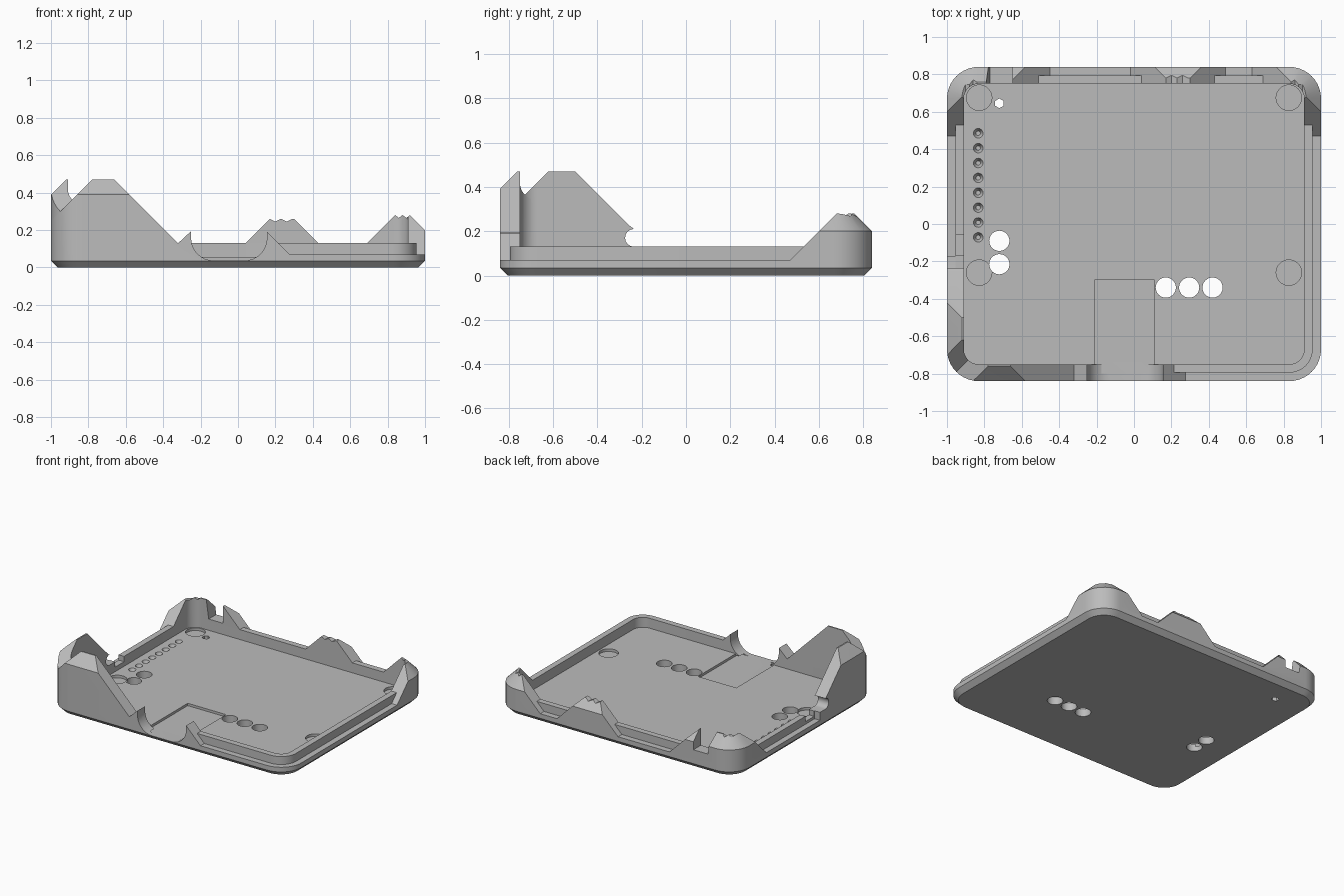
import bpy, bmesh, math
from mathutils import Matrix

if "Cube" in bpy.data.objects:
    bpy.data.objects.remove(bpy.data.objects["Cube"])

HX, HY, RADIUS, WALL = 1.0, 0.84, 0.17, 0.09

grey = bpy.data.materials.new("plain grey")
grey.use_nodes = True
grey.diffuse_color = (0.5, 0.5, 0.5, 1)
grey.node_tree.nodes["Principled BSDF"].inputs["Base Color"].default_value = (0.5, 0.5, 0.5, 1)


def finish(name, bm):
    bmesh.ops.recalc_face_normals(bm, faces=bm.faces)
    mesh = bpy.data.meshes.new(name)
    bm.to_mesh(mesh)
    bm.free()
    mesh.materials.append(grey)
    obj = bpy.data.objects.new(name, mesh)
    bpy.context.collection.objects.link(obj)
    return obj


def rounded_rect(inset, z, steps=10):
    r = RADIUS - inset
    pts = []
    for i, (sx, sy) in enumerate([(1, 1), (-1, 1), (-1, -1), (1, -1)]):
        for k in range(steps + 1):
            a = math.pi / 2 * (i + k / steps)
            pts.append((sx * (HX - RADIUS) + r * math.cos(a),
                        sy * (HY - RADIUS) + r * math.sin(a), z))
    return pts


def sweep(name, section, ring):
    """Sweep an (inset, z) section round the outline; close it or cap both ends."""
    bm = bmesh.new()
    loops = [[bm.verts.new(p) for p in rounded_rect(d, z)] for d, z in section]
    pairs = list(zip(loops, loops[1:]))
    if ring:
        pairs.append((loops[-1], loops[0]))
    else:
        bm.faces.new(loops[0])
        bm.faces.new(loops[-1])
    for a, b in pairs:
        for i in range(len(a)):
            j = (i + 1) % len(a)
            bm.faces.new((a[i], a[j], b[j], b[i]))
    return finish(name, bm)


def prism(axis, profile, start, end):
    """Extrude an upright profile along x or y."""
    bm = bmesh.new()
    place = (lambda u, z, s: (s, u, z)) if axis == "x" else (lambda u, z, s: (u, s, z))
    face = bm.faces.new([bm.verts.new(place(u, z, start)) for u, z in profile])
    new = bmesh.ops.extrude_face_region(bm, geom=[face])["geom"]
    move = place(0, 0, end - start)
    bmesh.ops.translate(bm, vec=move, verts=[v for v in new if isinstance(v, bmesh.types.BMVert)])
    return finish("cutter", bm)


def box(x0, x1, y0, y1, z0, z1):
    return prism("y", [(x0, z0), (x1, z0), (x1, z1), (x0, z1)], y0, y1)


def drills(spots, r_low, r_top, z0, z1, sides=32):
    bm = bmesh.new()
    for x, y in spots:
        bmesh.ops.create_cone(bm, cap_ends=True, segments=sides, radius1=r_low, radius2=r_top,
                              depth=z1 - z0, matrix=Matrix.Translation((x, y, (z0 + z1) / 2)))
    return finish("cutter", bm)


def combine(obj, cutter, operation="DIFFERENCE"):
    mod = obj.modifiers.new("cut", "BOOLEAN")
    mod.object, mod.operation, mod.solver = cutter, operation, "EXACT"
    bpy.context.view_layer.objects.active = obj
    bpy.ops.object.modifier_apply(modifier=mod.name)
    bpy.data.objects.remove(cutter)


def guard(name, cap, *prisms):
    """Raised wall piece: chamfered wall ring kept only inside the prisms."""
    obj = sweep(name, [(0, 0.045), (0, cap), (0.08, cap + 0.08),
                       (WALL, cap + 0.08), (WALL, 0.045)], True)
    for p in prisms:
        combine(obj, p, "INTERSECT")
    return obj


# Tray with chamfered underside, outer ledge and inner lip
tray = sweep("tray", [(0.035, 0), (0, 0.035), (0, 0.07), (0.045, 0.07),
                      (0.045, 0.13), (WALL, 0.13), (WALL, 0.055)], False)

# Tall front wall, beside the cable opening
front = guard("front_guard", 0.39, prism("y", [
    (-1.02, 0.02), (-1.02, 0.23), (-0.78, 0.47), (-0.66, 0.47), (-0.32, 0.13),
    (-0.25, 0.195), (0.15, 0.195), (0.3, 0.045), (0.3, 0.02)], -0.9, -0.7))

# Tall right wall with a round bite at its foot
bite = [(-0.235 + 0.04 * math.cos(a), 0.17 + 0.04 * math.sin(a))
        for a in [math.pi * (0.5 + k / 8) for k in range(9)]]
guard("right_guard", 0.39, prism("x", [
    (-0.86, 0.02), (-0.86, 0.23), (-0.62, 0.47), (-0.5, 0.47), (-0.255, 0.225)]
    + bite + [(-0.17, 0.13), (-0.17, 0.02)], -1.1, -0.88))

# Low back corners
side_slope = [(0.43, 0.03), (0.69, 0.29), (0.9, 0.29), (0.9, 0.03)]
teeth = [(0.84 + 0.02 * k, 0.28 if k % 2 == 0 else 0.265) for k in range(5)]
guard("left_back_corner", 0.2, prism("x", side_slope, 0.5, 1.1),
      prism("y", [(0.59, 0.03)] + teeth + [(1.1, 0.28), (1.1, 0.03)], 0.3, 1))
guard("right_back_corner", 0.2, prism("x", side_slope, -1.1, -0.4),
      prism("y", [(-1.1, 0.03), (-1.1, 0.28)] + [(-x, z) for x, z in reversed(teeth)]
            + [(-0.79, 0.28), (-0.77, 0.14), (-0.65, 0.14), (-0.65, 0.27), (-0.41, 0.03)], 0.3, 1))

# Toothed bump in the back wall
crest = [(0.17 + 0.03 * k, 0.26 if k % 2 == 0 else 0.245) for k in range(5)]
guard("back_bump", 0.2, prism("y", [(-0.06, 0.03)] + crest + [(0.3, 0.26), (0.53, 0.03)], 0.7, 0.9))

# Cable opening with rounded lower corners, and the channel behind it
mid, half, r, low = -0.048, 0.203, 0.12, 0.037
arc = [math.pi / 2 * k / 8 for k in range(9)]
right_arc = [(half - r + r * math.sin(a), low + r - r * math.cos(a)) for a in arc]
opening = ([(mid + x, z) for x, z in right_arc] + [(mid + half, 0.4), (mid - half, 0.4)]
           + [(mid - x, z) for x, z in reversed(right_arc)])
for part in (tray, front):
    combine(part, prism("y", opening, -0.9, -0.73))
combine(tray, box(-0.21, 0.11, -0.8, -0.3, low, 0.1))

# Slot in the right lip
combine(tray, box(-0.96, -0.88, -0.165, -0.06, 0.09, 0.2))

# Floor holes, corner recesses and pin dimples
combine(tray, drills([(-0.72, -0.09), (-0.72, -0.215)] + [(0.17 + 0.125 * k, -0.34) for k in range(3)],
                     0.054, 0.054, -0.1, 0.2))
combine(tray, drills([(-0.72, 0.645)], 0.026, 0.026, -0.1, 0.2, 6))
combine(tray, drills([(sx * 0.828, y) for sx in (-1, 1) for y in (0.675, -0.26)],
                     0.068, 0.068, 0.035, 0.08))
combine(tray, drills([(-0.833, 0.485 - 0.0795 * k) for k in range(8)], 0.012, 0.028, 0.025, 0.06, 20))

# Smooth the rounded corners, keep edges sharp
for obj in bpy.context.collection.objects:
    if obj.type == "MESH" and grey.name in obj.data.materials:
        bpy.ops.object.select_all(action="DESELECT")
        obj.select_set(True)
        bpy.context.view_layer.objects.active = obj
        bpy.ops.object.shade_smooth_by_angle(angle=math.radians(25))
